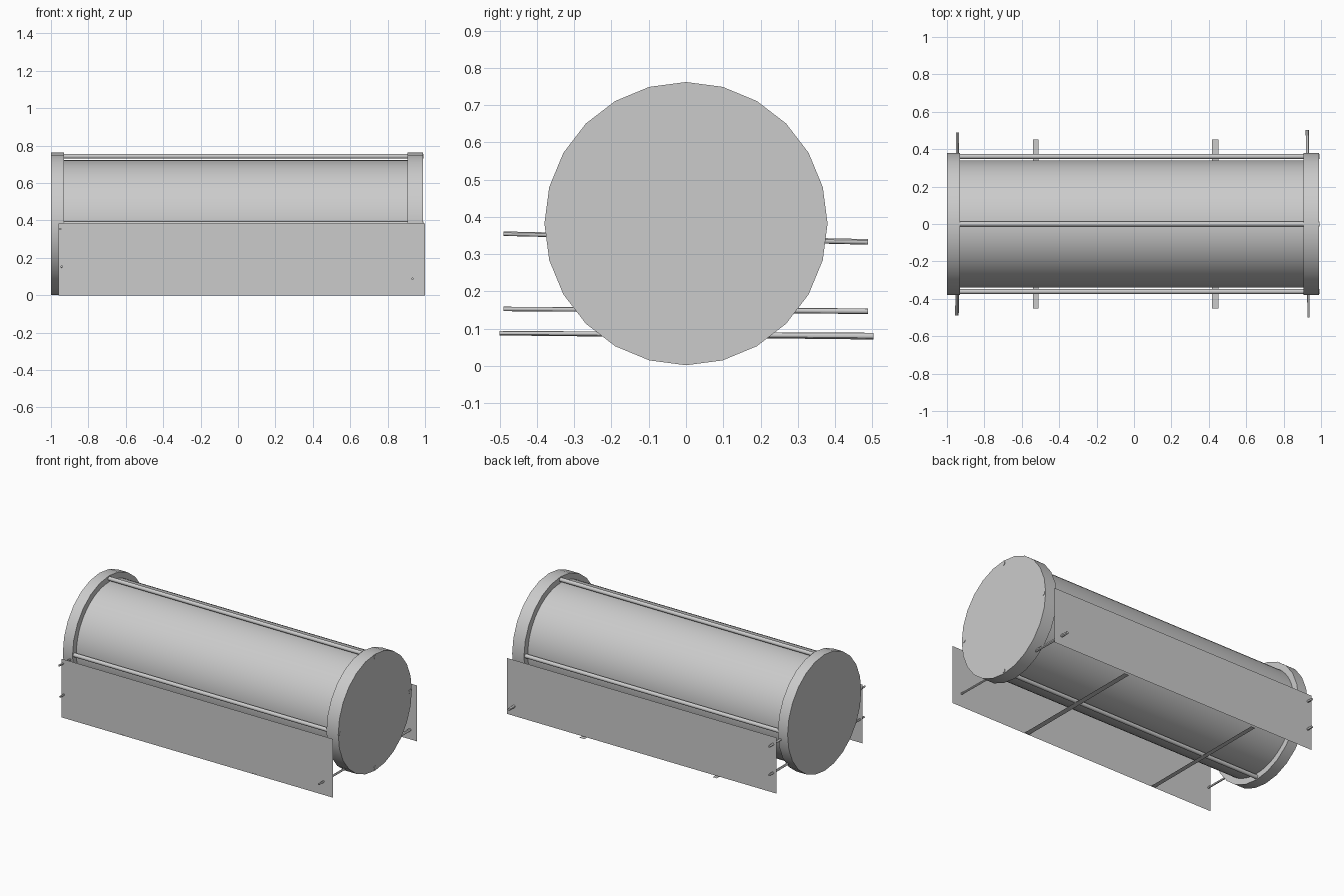
import bpy, bmesh, math
from mathutils import Vector, Matrix

if "Cube" in bpy.data.objects:
    bpy.data.objects.remove(bpy.data.objects["Cube"])

AXIS_Z = 0.382


def finish(name, bm):
    mesh = bpy.data.meshes.new(name)
    bm.to_mesh(mesh)
    bm.free()
    obj = bpy.data.objects.new(name, mesh)
    bpy.context.collection.objects.link(obj)
    return obj


def cylinder(name, start, end, r1, r2=None, sides=24):
    """Capped cylinder or taper between two points, smooth around its side."""
    a, b = Vector(start), Vector(end)
    bm = bmesh.new()
    rot = (b - a).to_track_quat('Z', 'Y').to_matrix().to_4x4()
    bmesh.ops.create_cone(bm, cap_ends=True, segments=sides, radius1=r1,
                          radius2=r1 if r2 is None else r2, depth=(b - a).length,
                          matrix=Matrix.Translation((a + b) / 2) @ rot)
    obj = finish(name, bm)
    bpy.ops.object.select_all(action='DESELECT')
    obj.select_set(True)
    bpy.context.view_layer.objects.active = obj
    bpy.ops.object.shade_smooth_by_angle(angle=math.radians(30))
    return obj


def sheet(name, origin, u, v):
    """Thin rectangular sheet spanned by two edge vectors."""
    o, u, v = Vector(origin), Vector(u), Vector(v)
    bm = bmesh.new()
    bm.faces.new([bm.verts.new(p) for p in (o, o + u, o + u + v, o + v)])
    return finish(name, bm)


# Drum and its two end discs
cylinder("drum", (-0.94, 0, AXIS_Z), (0.92, 0, AXIS_Z), 0.34, sides=64)
cylinder("left_end_disc", (-1.0, 0, AXIS_Z), (-0.93, 0, AXIS_Z), 0.38)
cylinder("right_end_disc", (0.905, 0, AXIS_Z), (0.99, 0, AXIS_Z), 0.38)

# Four tie rods running along the drum
for i in range(4):
    a = i * math.pi / 2
    y, z = 0.361 * math.cos(a), AXIS_Z + 0.361 * math.sin(a)
    cylinder(f"tie_rod_{i + 1}", (-0.96, y, z), (0.993, y, z), 0.013, sides=16)

# Upright side panels
sheet("front_panel", (-0.96, -0.45, 0), (1.96, 0, 0), (0, 0, 0.383))
sheet("back_panel", (-0.97, 0.45, 0.018), (1.95, 0, 0), (0, 0, 0.365))

# Flat straps under the drum joining the panels
for name, x, w in (("left_strap", -0.525, 0.03), ("right_strap", 0.435, 0.035)):
    sheet(name, (x - w / 2, -0.453, 0.004), (w, 0, 0), (0, 0.906, 0))

# Slightly tapered cross pins passing through both panels
for name, front, back, r1, r2 in (
        ("upper_left_pin", (-0.95, -0.49, 0.355), (-0.943, 0.488, 0.333), 0.006, 0.0075),
        ("lower_left_pin", (-0.943, -0.49, 0.153), (-0.943, 0.488, 0.147), 0.006, 0.0075),
        ("right_pin", (0.933, -0.50, 0.088), (0.927, 0.503, 0.08), 0.006, 0.009)):
    cylinder(name, front, back, r1, r2, sides=12)
